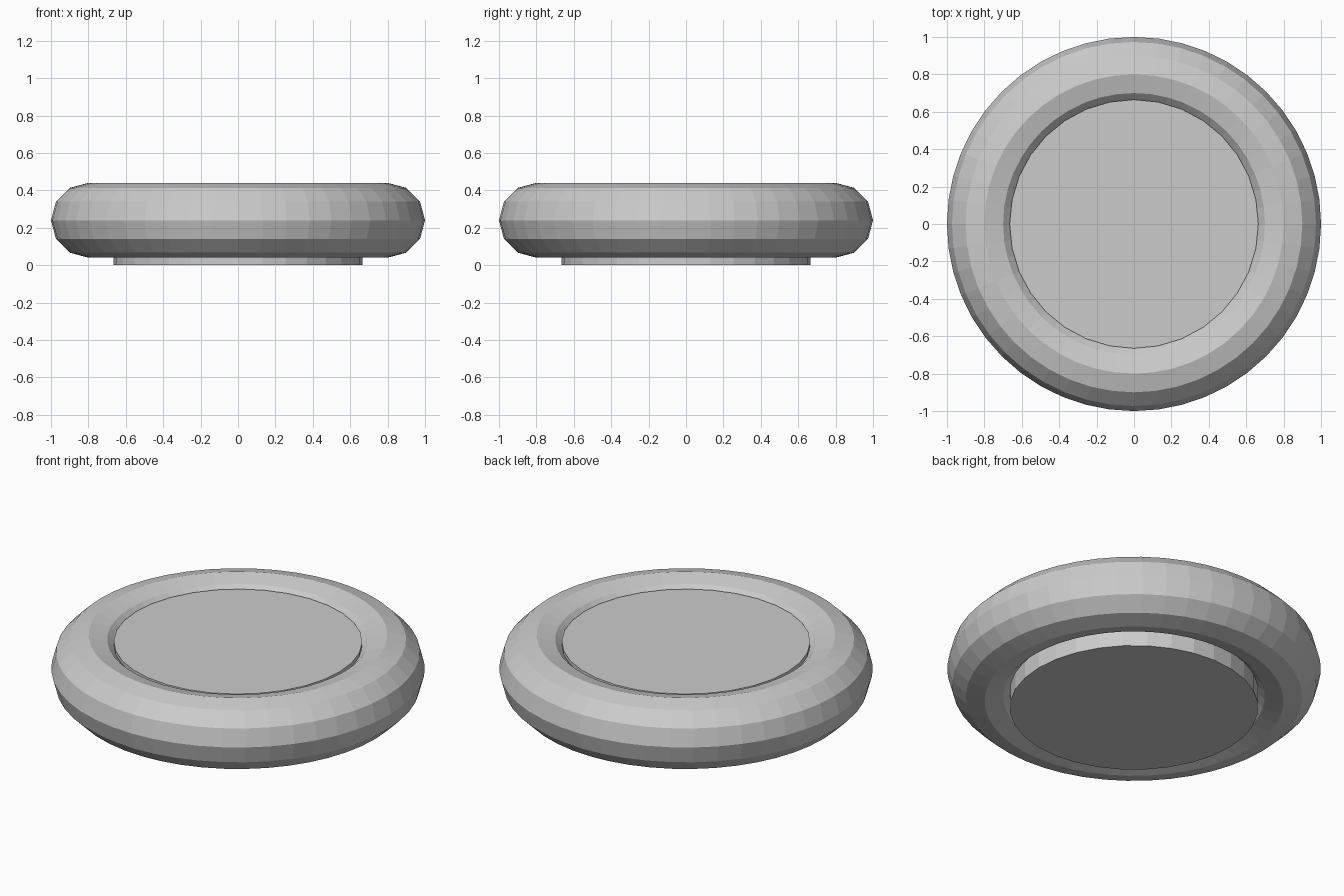
import bpy

if "Cube" in bpy.data.objects:
    bpy.data.objects.remove(bpy.data.objects["Cube"])

# Rounded outer ring, flat shaded
bpy.ops.mesh.primitive_torus_add(major_segments=48, minor_segments=12,
                                 major_radius=0.8, minor_radius=0.2,
                                 location=(0, 0, 0.24))
bpy.context.object.name = "outer_ring"

# Central disc, poking out below the ring and recessed at the top
bottom, top = 0.0, 0.4
bpy.ops.mesh.primitive_cylinder_add(vertices=32, radius=0.665, depth=top - bottom,
                                    location=(0, 0, (top + bottom) / 2))
bpy.context.object.name = "centre_disc"
